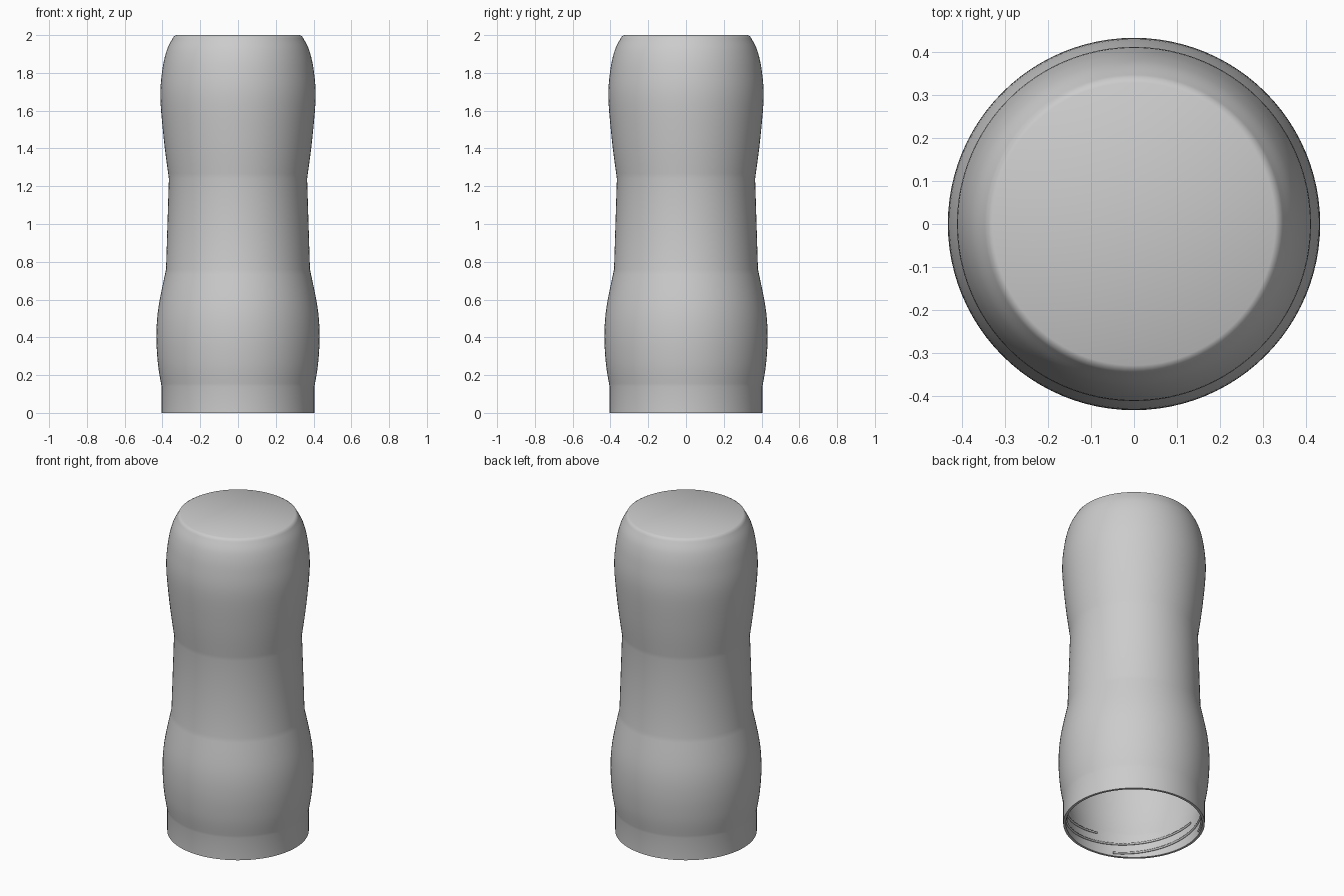
import bpy, bmesh, math

cube = bpy.data.objects.get("Cube")
if cube:
    bpy.data.objects.remove(cube, do_unlink=True)

SEGMENTS = 96
WALL = 0.015

grey = bpy.data.materials.new("plain_grey")
grey.use_nodes = True
grey.diffuse_color = (0.6, 0.6, 0.6, 1)
grey.node_tree.nodes["Principled BSDF"].inputs["Base Color"].default_value = (0.6, 0.6, 0.6, 1)


def smooth_section(points, steps=5):
    """Catmull-Rom samples through (radius, height) points, without the last one."""
    p = [points[0]] + points + [points[-1]]
    out = []
    for a, b, c, d in zip(p, p[1:], p[2:], p[3:]):
        for i in range(steps):
            t = i / steps
            out.append(tuple(
                b[k] + 0.5 * t * (c[k] - a[k] + t * (2 * a[k] - 5 * b[k] + 4 * c[k] - d[k]
                                  + t * (3 * (b[k] - c[k]) + d[k] - a[k])))
                for k in (0, 1)))
    return out


def lathe(name, profile):
    """Spin a (radius, height) profile that starts and ends on the axis or is open."""
    bm = bmesh.new()
    verts = [bm.verts.new((r, 0, z)) for r, z in profile]
    edges = [bm.edges.new(pair) for pair in zip(verts, verts[1:])]
    bmesh.ops.spin(bm, geom=verts + edges, cent=(0, 0, 0), axis=(0, 0, 1),
                   angle=2 * math.pi, steps=SEGMENTS)
    bmesh.ops.remove_doubles(bm, verts=bm.verts, dist=0.0002)
    bmesh.ops.recalc_face_normals(bm, faces=bm.faces)
    mesh = bpy.data.meshes.new(name)
    bm.to_mesh(mesh)
    bm.free()
    obj = bpy.data.objects.new(name, mesh)
    bpy.context.collection.objects.link(obj)
    mesh.materials.append(grey)
    bpy.ops.object.select_all(action='DESELECT')
    obj.select_set(True)
    bpy.context.view_layer.objects.active = obj
    bpy.ops.object.shade_smooth_by_angle(angle=math.radians(35))
    return obj


# Cup shell: collar, lower bulge, tapered grip, upper bulge
lower_bulge = [(0.405, 0.14), (0.424, 0.26), (0.432, 0.41), (0.421, 0.56), (0.381, 0.76)]
upper_bulge = [(0.366, 1.24), (0.392, 1.44), (0.411, 1.67), (0.400, 1.82),
               (0.377, 1.92), (0.346, 1.983)]
outer = ([(0.405, 0)] + smooth_section(lower_bulge) + [lower_bulge[-1]]
         + smooth_section(upper_bulge) + [upper_bulge[-1], (0.340, 1.993), (0.328, 2.0)])
inner = [(r - WALL, min(z, 2.0 - WALL)) for r, z in outer if z < 1.97]
closed_end = [(0.325, 2.0 - WALL), (0, 2.0 - WALL)]
lathe("cup_shell", [(0, 2.0)] + outer[::-1] + inner + closed_end)

# Four overlapping screw threads inside the collar
for n in range(4):
    curve = bpy.data.curves.new(f"screw_thread_{n + 1}", 'CURVE')
    curve.dimensions = '3D'
    curve.bevel_depth = 0.007
    curve.bevel_resolution = 1
    curve.use_fill_caps = True
    spline = curve.splines.new('POLY')
    spline.points.add(40)
    for i, point in enumerate(spline.points):
        t = i / 40
        angle = math.radians(68 + 90 * n - 165 * t)
        radius = 0.405 - WALL - 0.002
        point.co = (radius * math.cos(angle), radius * math.sin(angle), 0.018 + 0.108 * t, 1)
    curve.materials.append(grey)
    thread = bpy.data.objects.new(curve.name, curve)
    bpy.context.collection.objects.link(thread)
